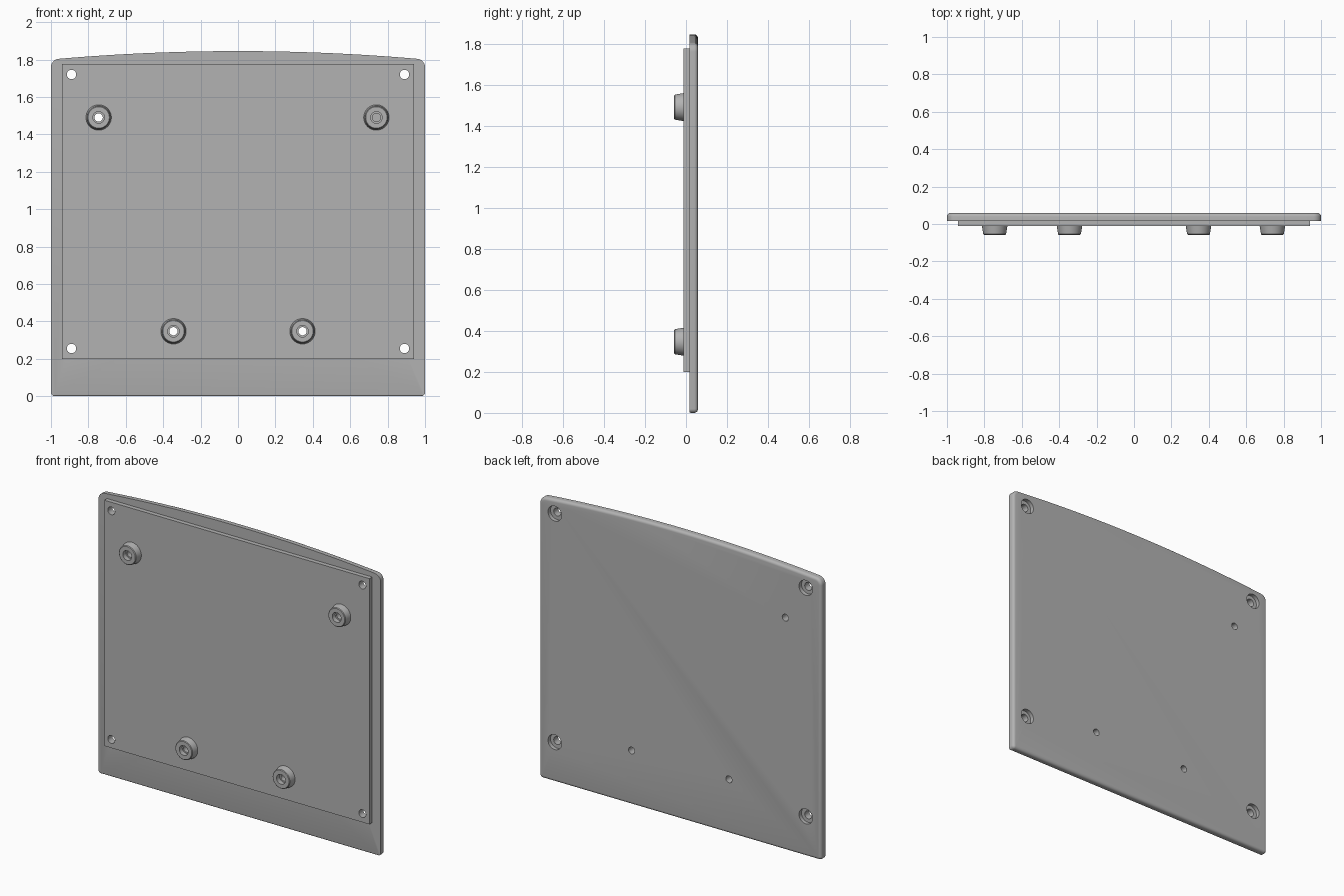
import bpy, bmesh, math
from mathutils import Vector

cube = bpy.data.objects.get("Cube")
if cube:
    bpy.data.objects.remove(cube, do_unlink=True)

# Single grey material
grey = bpy.data.materials.new("plain grey")
grey.use_nodes = True
GREY = (0.45, 0.45, 0.45, 1)
grey.diffuse_color = GREY
grey.node_tree.nodes["Principled BSDF"].inputs["Base Color"].default_value = GREY

# Depth levels, front to back
TIP, FRONT, JOINT, BACK = -0.058, -0.012, 0.016, 0.058
SIDES = 40


def make_object(name, bm):
    bmesh.ops.recalc_face_normals(bm, faces=bm.faces)
    mesh = bpy.data.meshes.new(name)
    bm.to_mesh(mesh)
    bm.free()
    mesh.materials.append(grey)
    obj = bpy.data.objects.new(name, mesh)
    bpy.context.collection.objects.link(obj)
    return obj


def activate(obj):
    bpy.ops.object.select_all(action='DESELECT')
    obj.select_set(True)
    bpy.context.view_layer.objects.active = obj


def smooth(obj):
    activate(obj)
    bpy.ops.object.shade_smooth_by_angle(angle=math.radians(35))


def lathe(bm, profile, x, z, capped=False):
    """Revolve (radius, y) points about a y axis through x, z."""
    rings = []
    for r, y in profile:
        angles = [2 * math.pi * i / SIDES for i in range(SIDES)]
        rings.append([bm.verts.new((x + r * math.cos(a), y, z + r * math.sin(a)))
                      for a in angles])
    for a, b in zip(rings, rings[1:]):
        for i in range(SIDES):
            j = (i + 1) % SIDES
            bm.faces.new((a[i], a[j], b[j], b[i]))
    if capped:
        bm.faces.new(rings[0])
        bm.faces.new(rings[-1])


def extrude_back(bm, face, depth):
    result = bmesh.ops.extrude_face_region(bm, geom=[face])
    verts = [g for g in result["geom"] if isinstance(g, bmesh.types.BMVert)]
    bmesh.ops.translate(bm, verts=verts, vec=Vector((0, depth, 0)))


# Back panel: bowed top, rounded corners and a rounded rear rim
bm = bmesh.new()
steps = 24
outline = [(-1, 0), (1, 0)]
for i in range(steps + 1):
    x = 1 - 2 * i / steps
    outline.append((x, 1.845 - 0.045 * x * x))
verts = [bm.verts.new((x, JOINT, z)) for x, z in outline]
bm.faces.new(verts)
top_corners = [verts[2], verts[-1]]
for corners, radius in ((top_corners, 0.04), (verts[:2], 0.02)):
    bmesh.ops.bevel(bm, geom=corners, offset=radius, segments=6,
                    profile=0.5, affect='VERTICES')
bm.faces.ensure_lookup_table()
extrude_back(bm, bm.faces[0], BACK - JOINT)
rim = [e for e in bm.edges if all(v.co.y > BACK - 0.001 for v in e.verts)]
bmesh.ops.bevel(bm, geom=rim, offset=0.018, segments=5, profile=0.5,
                affect='EDGES')
# Small rounding along the lower front edge
lower = [e for e in bm.edges
         if all(v.co.z < 0.001 and v.co.y < JOINT + 0.001 for v in e.verts)]
bmesh.ops.bevel(bm, geom=lower, offset=0.008, segments=3, profile=0.5,
                affect='EDGES')
back_panel = make_object("back_panel", bm)

# Raised front panel
bm = bmesh.new()
face = bm.faces.new([bm.verts.new((x, FRONT, z)) for x, z in
                     ((-0.94, 0.2), (0.94, 0.2), (0.94, 1.775), (-0.94, 1.775))])
extrude_back(bm, face, JOINT - FRONT)
front_panel = make_object("front_panel", bm)

# Tapered bosses with a stepped bore
BORE = 0.022
bosses = {"upper_right_boss": (-0.745, 1.49), "upper_left_boss": (0.74, 1.49),
          "lower_right_boss": (-0.345, 0.347), "lower_left_boss": (0.345, 0.347)}
boss_profile = [(0.068, FRONT), (0.061, TIP + 0.004), (0.057, TIP),
                (0.031, TIP), (0.031, TIP + 0.03), (BORE, TIP + 0.03),
                (BORE, FRONT)]
for name, (x, z) in bosses.items():
    bm = bmesh.new()
    lathe(bm, boss_profile, x, z)
    smooth(make_object(name, bm))

# Hole cutter: boss bores (one blind) and counterbored corner holes
bm = bmesh.new()
for name, (x, z) in bosses.items():
    end = 0.01 if name == "upper_left_boss" else 0.1
    lathe(bm, [(BORE, -0.1), (BORE, end)], x, z, capped=True)
for x in (-0.89, 0.89):
    for z in (0.255, 1.72):
        lathe(bm, [(0.025, -0.1), (0.025, BACK - 0.025),
                   (0.048, BACK - 0.025), (0.048, 0.1)], x, z, capped=True)
cutter = make_object("hole_cutter", bm)
cutter.hide_render = True

for panel in (back_panel, front_panel):
    mod = panel.modifiers.new("holes", 'BOOLEAN')
    mod.operation = 'DIFFERENCE'
    mod.solver = 'EXACT'
    mod.object = cutter
    activate(panel)
    bpy.ops.object.modifier_apply(modifier=mod.name)
    smooth(panel)

bpy.data.objects.remove(cutter, do_unlink=True)
